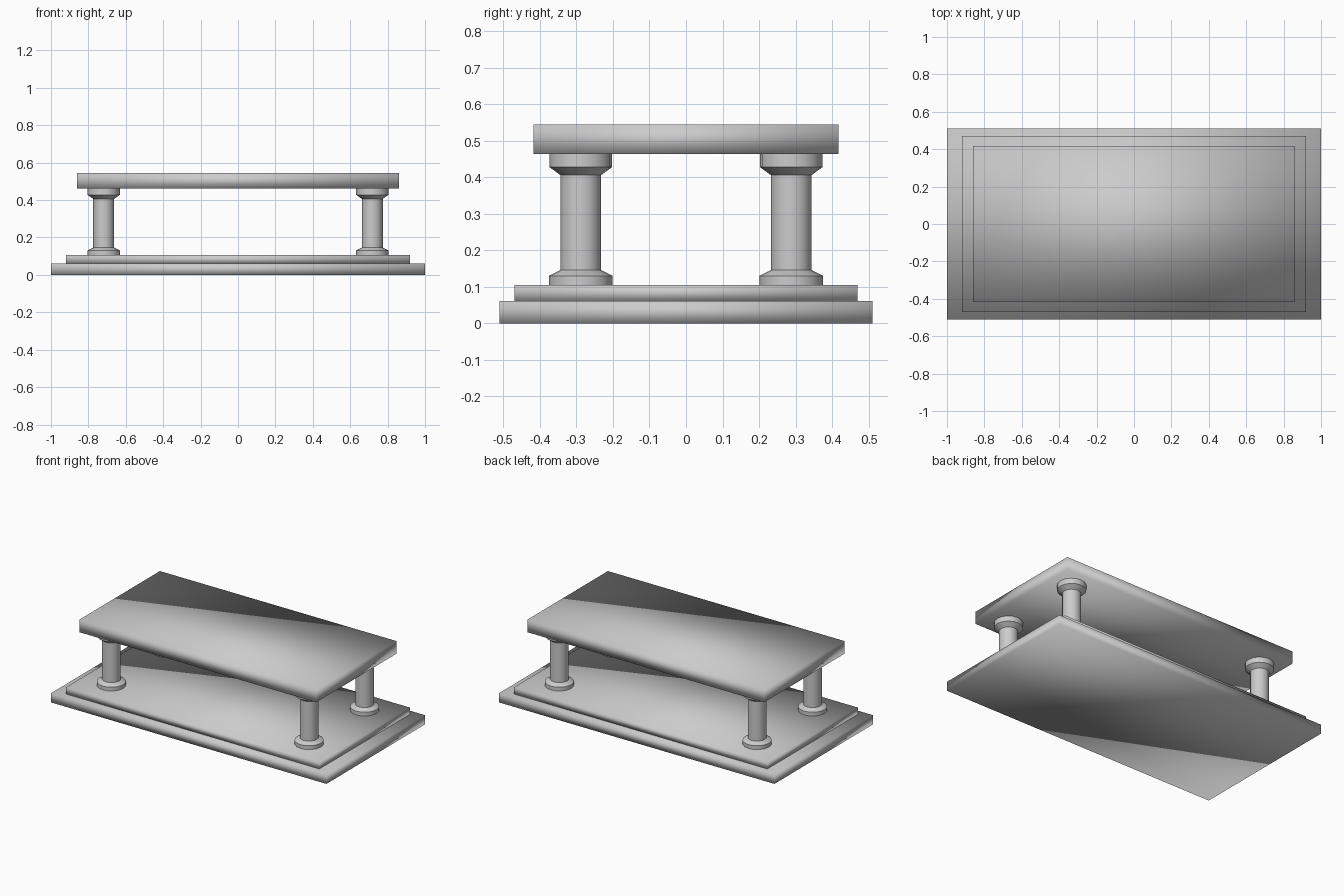
import bpy, bmesh, math

if "Cube" in bpy.data.objects:
    bpy.data.objects.remove(bpy.data.objects["Cube"])


def finish(name, bm, smooth_angle=None):
    bmesh.ops.recalc_face_normals(bm, faces=bm.faces)
    mesh = bpy.data.meshes.new(name)
    bm.to_mesh(mesh)
    bm.free()
    obj = bpy.data.objects.new(name, mesh)
    bpy.context.collection.objects.link(obj)
    if smooth_angle is None:
        mesh.shade_smooth()
    else:
        bpy.ops.object.select_all(action='DESELECT')
        obj.select_set(True)
        bpy.context.view_layer.objects.active = obj
        bpy.ops.object.shade_smooth_by_angle(angle=math.radians(smooth_angle))
    return obj


def slab(name, half_x, half_y, z0, z1):
    bm = bmesh.new()
    bmesh.ops.create_cube(bm, size=1)
    bmesh.ops.scale(bm, vec=(2 * half_x, 2 * half_y, z1 - z0), verts=bm.verts)
    bmesh.ops.translate(bm, vec=(0, 0, (z0 + z1) / 2), verts=bm.verts)
    return finish(name, bm)


def column(name, x, y, profile, sides=16):
    bm = bmesh.new()
    rings = []
    for r, z in profile:
        rings.append([bm.verts.new((x + r * math.cos(2 * math.pi * i / sides),
                                    y + r * math.sin(2 * math.pi * i / sides), z))
                      for i in range(sides)])
    for low, high in zip(rings, rings[1:]):
        for i in range(sides):
            j = (i + 1) % sides
            bm.faces.new((low[i], low[j], high[j], high[i]))
    bm.faces.new(rings[0])
    bm.faces.new(rings[-1])
    return finish(name, bm, 30)


# Stepped base and top slab, softly shaded across their faces
slab("lower_base", 1.0, 0.511, 0.0, 0.061)
slab("upper_base", 0.92, 0.47, 0.061, 0.105)
slab("table_top", 0.86, 0.418, 0.463, 0.545)

# Four columns with flared foot and capital
profile = [(0.087, 0.105), (0.087, 0.13), (0.056, 0.146),
           (0.056, 0.406), (0.086, 0.428), (0.086, 0.463)]
for side, x in (("left", -0.718), ("right", 0.718)):
    for end, y in (("front", -0.288), ("back", 0.288)):
        column(f"{end}_{side}_column", x, y, profile)
